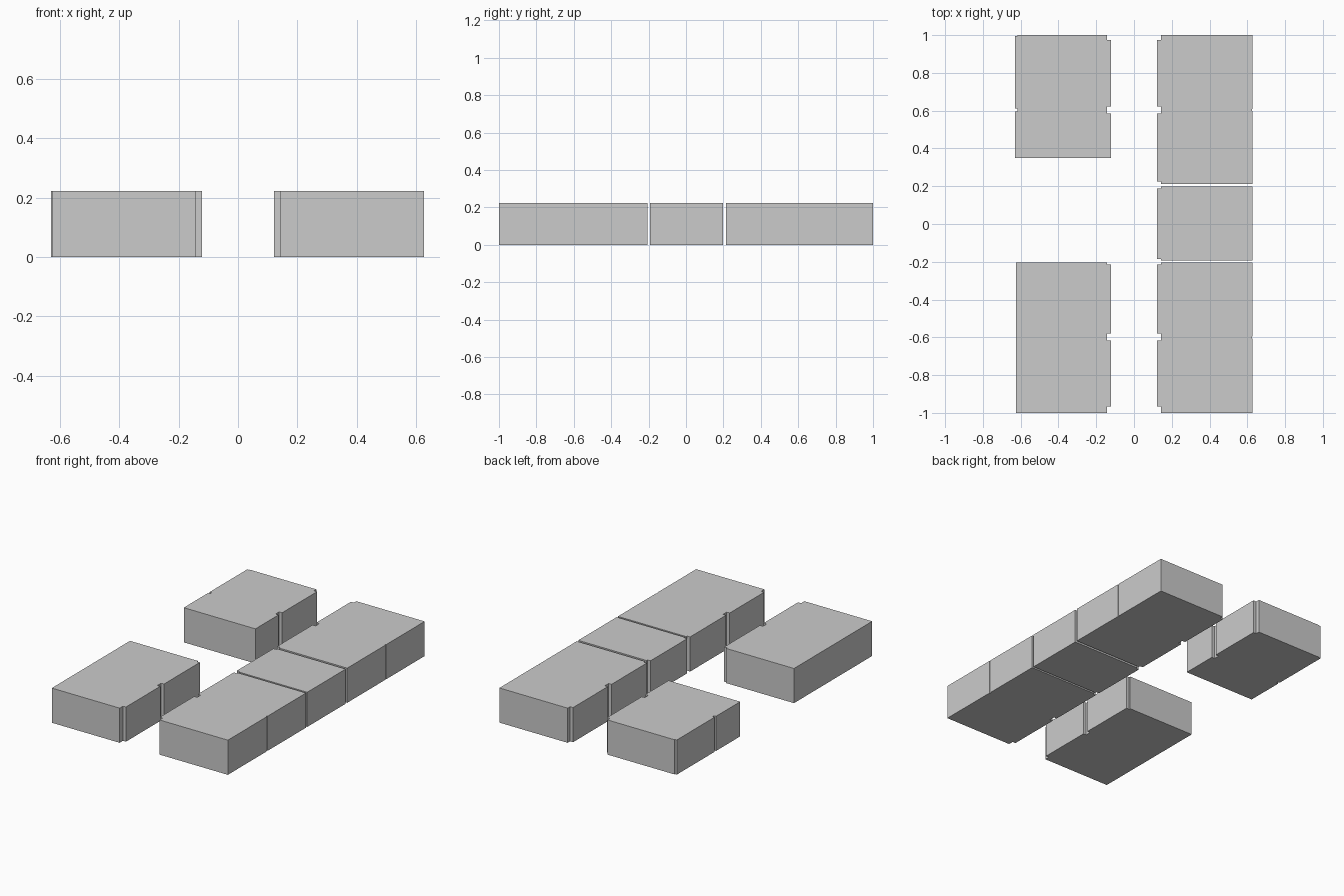
import bpy, bmesh

if "Cube" in bpy.data.objects:
    bpy.data.objects.remove(bpy.data.objects["Cube"])

HEIGHT = 0.223


def edge_points(tabs, y0, y1, wall, face):
    """Edge running from y0 to y1, stepping out from wall to face along each tab."""
    pts = [(wall, y0)]
    for a, b in tabs:
        pts += [(wall, a), (face, a), (face, b), (wall, b)]
    pts.append((wall, y1))
    clean = []
    for p in pts:
        if not clean or p != clean[-1]:
            clean.append(p)
    # drop the wall point where a tab starts or ends flush with the block
    return clean


def simplify(pts):
    out = []
    n = len(pts)
    for i, p in enumerate(pts):
        a, c = pts[i - 1], pts[(i + 1) % n]
        cross = (p[0] - a[0]) * (c[1] - p[1]) - (p[1] - a[1]) * (c[0] - p[0])
        if abs(cross) > 1e-9:
            out.append(p)
    return out


def block(name, side, y0, y1, inner_tabs, outer_tabs, outer_wall, outer_face):
    inner = edge_points(inner_tabs, y0, y1, 0.142, 0.121)
    outer = edge_points(outer_tabs, y0, y1, outer_wall, outer_face)
    outline = simplify(outer + inner[::-1])
    bm = bmesh.new()
    face = bm.faces.new([bm.verts.new((side * x, y, 0)) for x, y in outline])
    ext = bmesh.ops.extrude_face_region(bm, geom=[face])
    top = [v for v in ext["geom"] if isinstance(v, bmesh.types.BMVert)]
    bmesh.ops.translate(bm, verts=top, vec=(0, 0, HEIGHT))
    bmesh.ops.recalc_face_normals(bm, faces=bm.faces)
    mesh = bpy.data.meshes.new(name)
    bm.to_mesh(mesh)
    bm.free()
    bpy.context.collection.objects.link(bpy.data.objects.new(name, mesh))


lower_tabs = [(-0.967, -0.617), (-0.580, -0.215)]
upper_tabs = [(0.225, 0.585), (0.622, 0.975)]

# Right row: three blocks separated by narrow joints
block("right_front_block", 1, -1.0, -0.205, lower_tabs,
      [(-1.0, -0.605), (-0.595, -0.205)], 0.624, 0.628)
block("right_middle_block", 1, -0.193, 0.198, [(-0.184, 0.188)], [], 0.628, 0.628)
block("right_back_block", 1, 0.213, 1.0, upper_tabs,
      [(0.213, 0.598), (0.608, 1.0)], 0.624, 0.628)

# Left row: full front block and shortened back block
block("left_front_block", -1, -1.0, -0.205, lower_tabs, [], 0.625, 0.625)
block("left_back_block", -1, 0.35, 1.0, [(0.35, 0.585), (0.622, 0.975)],
      [(0.35, 0.596), (0.611, 0.995)], 0.617, 0.631)
